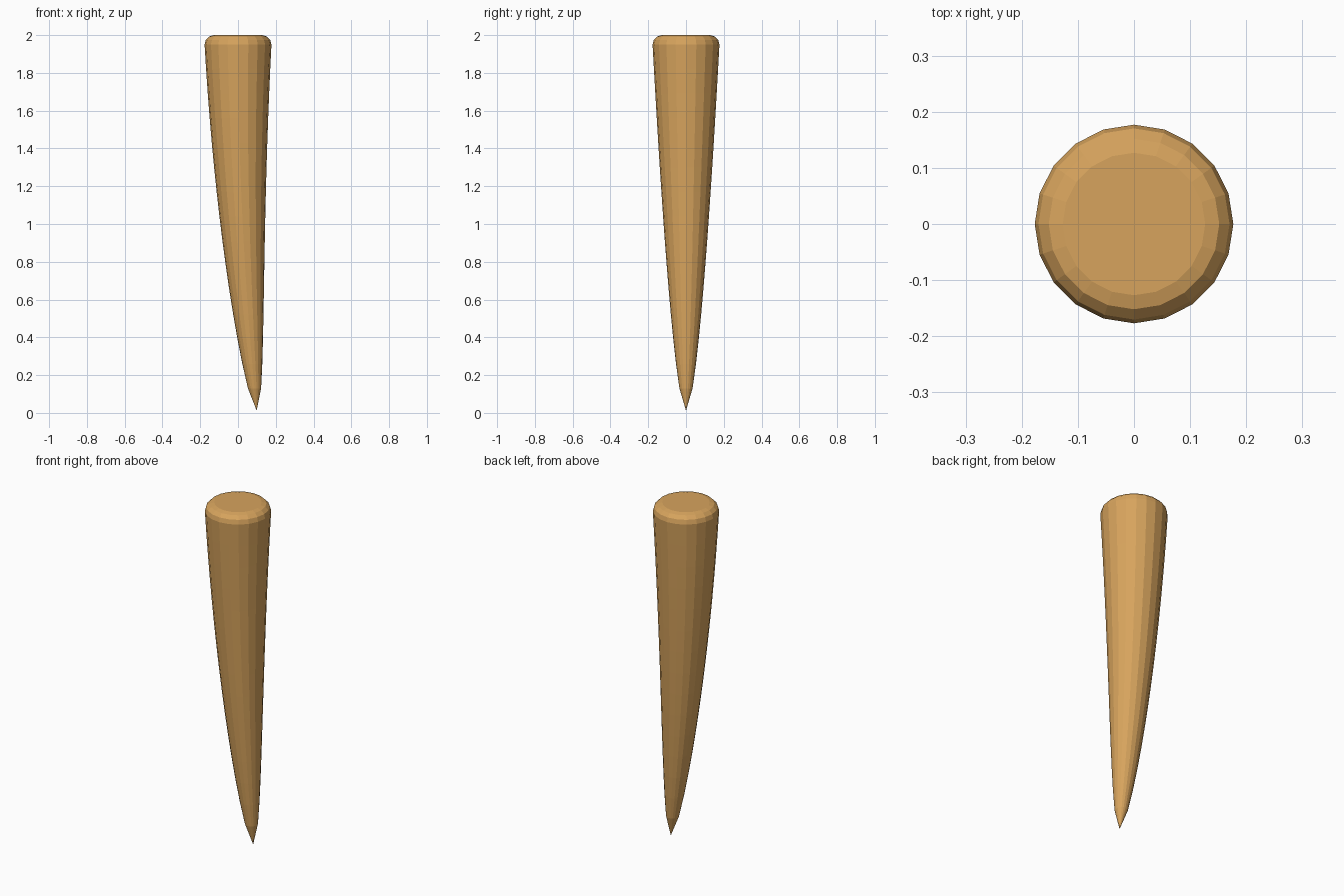
import bpy, bmesh, math

if "Cube" in bpy.data.objects:
    bpy.data.objects.remove(bpy.data.objects["Cube"])

SIDES = 20
TIP_Z, TOP_Z, BEVEL = 0.012, 2.0, 0.05

def bend(z):
    # sideways sweep of the centre line towards the tip
    return 0.1 * ((TOP_Z - z) / TOP_Z) ** 2

# (radius, height) rings: curved taper, then rounded upper rim
rings = []
for i in range(15):
    z = 0.13 + (1.95 - 0.13) * i / 14
    rings.append((0.177 * (z / 1.95) ** 0.6, z))
for a in (30, 60, 90):
    t = math.radians(a)
    rings.append((0.127 + BEVEL * math.cos(t), 1.95 + BEVEL * math.sin(t)))

# spike body
bm = bmesh.new()
tip = bm.verts.new((bend(TIP_Z), 0, TIP_Z))
loops = []
for r, z in rings:
    loops.append([bm.verts.new((bend(z) + r * math.cos(2 * math.pi * k / SIDES),
                                r * math.sin(2 * math.pi * k / SIDES), z))
                  for k in range(SIDES)])
for k in range(SIDES):
    n = (k + 1) % SIDES
    bm.faces.new((tip, loops[0][n], loops[0][k]))
    for lo, hi in zip(loops, loops[1:]):
        bm.faces.new((lo[k], lo[n], hi[n], hi[k]))
bm.faces.new(loops[-1])
bmesh.ops.recalc_face_normals(bm, faces=bm.faces)

mesh = bpy.data.meshes.new("curved_spike")
bm.to_mesh(mesh)
bm.free()
spike = bpy.data.objects.new("curved_spike", mesh)
bpy.context.collection.objects.link(spike)

# warm tan colour
mat = bpy.data.materials.new("tan")
mat.diffuse_color = (0.68, 0.37, 0.11, 1)
mat.use_nodes = True
mat.node_tree.nodes["Principled BSDF"].inputs["Base Color"].default_value = mat.diffuse_color
mesh.materials.append(mat)
